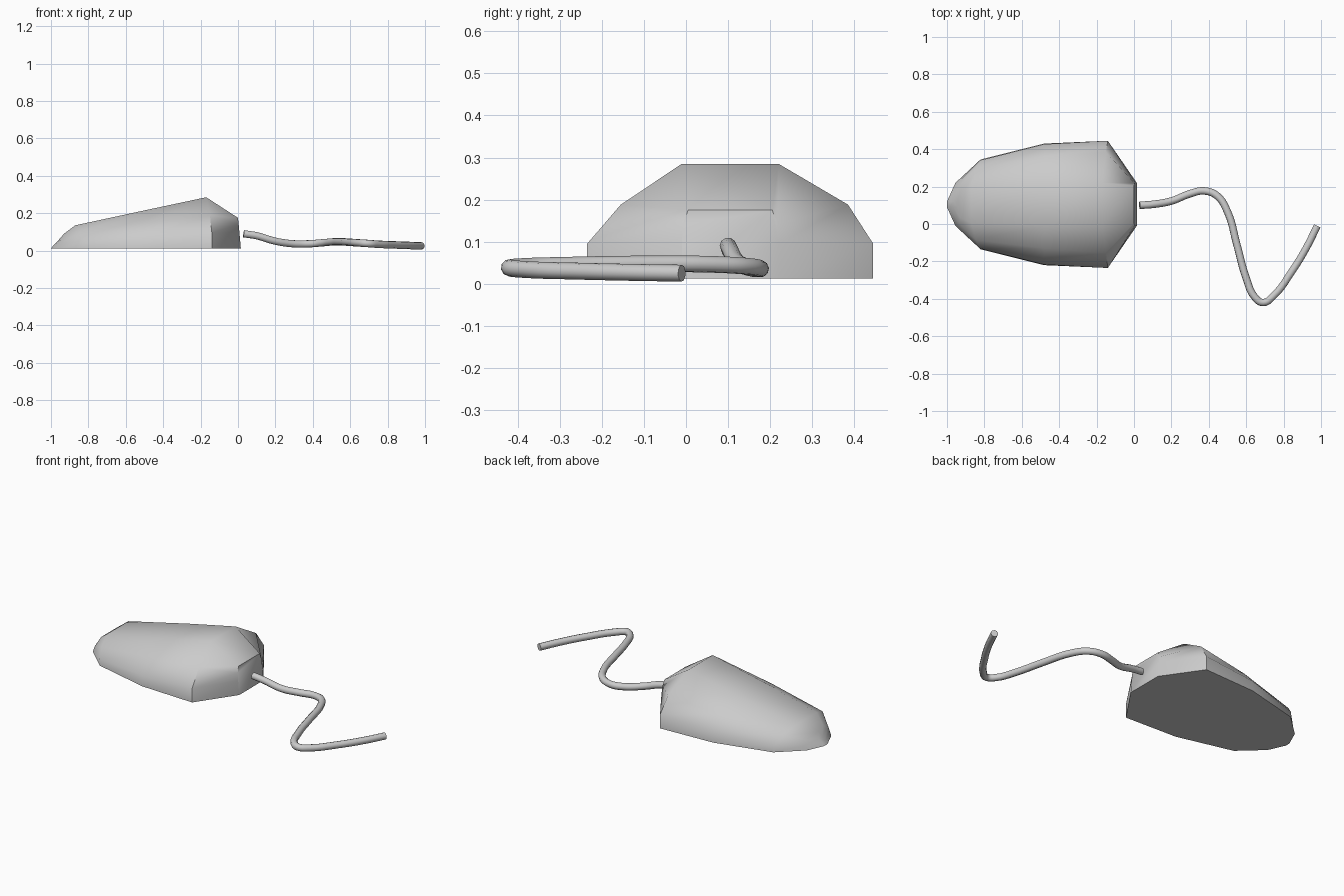
import bpy, bmesh, math

if "Cube" in bpy.data.objects:
    bpy.data.objects.remove(bpy.data.objects["Cube"])

CY = 0.105  # centre line of the body in y

# Body: half cross-sections as (x, half width, z), bottom to top, back to nose
sections = [
    [(0.015, .115, .012), (0.008, .115, .095), (0.003, .113, .14), (0.0, .10, .175)],
    [(-.14, .34, .012), (-.14, .34, .095), (-.15, .28, .188), (-.17, .115, .285)],
    [(-.48, .325, .012), (-.48, .322, .075), (-.48, .255, .15), (-.48, .115, .219)],
    [(-.82, .24, .012), (-.825, .235, .05), (-.845, .19, .10), (-.87, .10, .135)],
    [(-.955, .115, .012), (-.945, .115, .04), (-.937, .10, .065), (-.93, .07, .09)],
    [(-1.0, .015, .012), (-.985, .015, .03), (-.965, .015, .05), (-.945, .015, .073)],
]

bm = bmesh.new()
rings = []
for sec in sections:
    pts = [(x, CY + h, z) for x, h, z in sec]
    pts += [(x, CY - h, z) for x, h, z in reversed(sec)]
    rings.append([bm.verts.new(p) for p in pts])
for a, b in zip(rings, rings[1:]):
    for i in range(len(a)):
        j = (i + 1) % len(a)
        bm.faces.new((a[i], a[j], b[j], b[i]))
bm.faces.new(rings[0])
bm.faces.new(rings[-1])
# thumb side has a slightly pinched shoulder
rings[1][5].co.y += .02
rings[2][5].co.y += .02
bmesh.ops.recalc_face_normals(bm, faces=bm.faces)
mesh = bpy.data.meshes.new("mouse_body")
bm.to_mesh(mesh)
bm.free()
body = bpy.data.objects.new("mouse_body", mesh)
bpy.context.collection.objects.link(body)

# Cable: round tube along a smooth path
path = [(.03, .1, .09), (.1, .105, .079), (.2, .123, .05), (.3, .162, .036),
        (.375, .177, .036), (.445, .15, .041), (.5, .065, .046), (.55, -.11, .047),
        (.6, -.29, .044), (.645, -.39, .041), (.69, -.42, .038), (.745, -.385, .034),
        (.84, -.26, .03), (.92, -.13, .027), (.98, -.01, .025)]
curve = bpy.data.curves.new("cable", 'CURVE')
curve.dimensions = '3D'
curve.bevel_depth = .02
curve.bevel_resolution = 3
curve.resolution_u = 5
curve.use_fill_caps = True
spline = curve.splines.new('BEZIER')
spline.bezier_points.add(len(path) - 1)
for bp, p in zip(spline.bezier_points, path):
    bp.co = p
    bp.handle_left_type = bp.handle_right_type = 'AUTO'
cable = bpy.data.objects.new("cable", curve)
bpy.context.collection.objects.link(cable)

# Convert the cable to a mesh and shade both parts
bpy.context.view_layer.objects.active = cable
cable.select_set(True)
bpy.ops.object.convert(target='MESH')
body.select_set(True)
bpy.context.view_layer.objects.active = body
bpy.ops.object.shade_smooth_by_angle(angle=math.radians(45))
